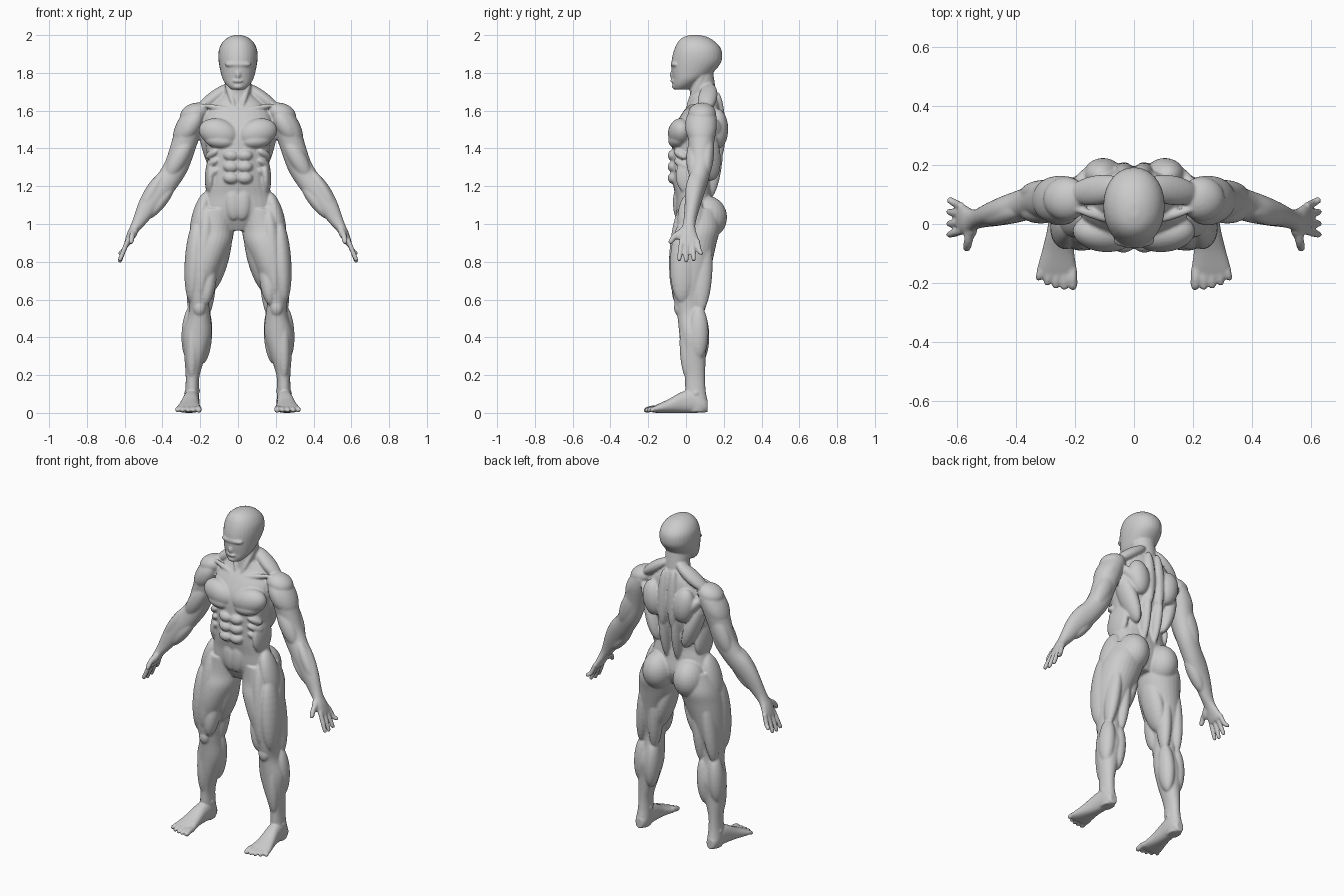
import bpy, bmesh, math
from mathutils import Vector, Matrix

bm = bmesh.new()


def frame(d):
    """Side and depth axes for a section whose normal is d."""
    d = d.normalized()
    ref = Vector((0, 0, 1)) if abs(d.y) > 0.9 else Vector((0, 1, 0))
    side = ref.cross(d).normalized()
    return d, side, d.cross(side)


def spline(rows, n=4):
    """Catmull-Rom interpolation of the section table."""
    out = []
    for i in range(len(rows) - 1):
        a, b, c, d = rows[max(i - 1, 0)], rows[i], rows[i + 1], rows[min(i + 2, len(rows) - 1)]
        for k in range(n):
            t = k / n
            out.append([0.5 * (2 * q + (r - p) * t + (2 * p - 5 * q + 4 * r - s) * t * t
                               + (3 * q - p - 3 * r + s) * t ** 3)
                        for p, q, r, s in zip(a, b, c, d)])
    return out + [list(rows[-1])]


def loft(rows, axis=None, power=2.3, seg=28):
    """Closed skin through sections (x, y, z, half width, half depth)."""
    rows = spline(rows)
    pts = [Vector(r[:3]) for r in rows]
    rings = []
    for i, r in enumerate(rows):
        d = Vector(axis) if axis else pts[min(i + 1, len(pts) - 1)] - pts[max(i - 1, 0)]
        _, side, deep = frame(d)
        ring = []
        for k in range(seg):
            t = 2 * math.pi * k / seg
            c, s = math.cos(t), math.sin(t)
            c = math.copysign(abs(c) ** (2 / power), c)
            s = math.copysign(abs(s) ** (2 / power), s)
            ring.append(bm.verts.new(pts[i] + side * (c * r[3]) + deep * (s * r[4])))
        rings.append(ring)
    for a, b in zip(rings, rings[1:]):
        for k in range(seg):
            bm.faces.new((a[k], a[(k + 1) % seg], b[(k + 1) % seg], b[k]))
    bm.faces.new(rings[0])
    bm.faces.new(rings[-1])


def muscle(x1, y1, z1, x2, y2, z2, w, dep):
    """Ellipsoid stretched between two points."""
    a, b = Vector((x1, y1, z1)), Vector((x2, y2, z2))
    d, side, deep = frame(b - a)
    m = Matrix((side * w, deep * dep, d * (b - a).length / 2)).transposed().to_4x4()
    m.translation = (a + b) / 2
    bmesh.ops.create_uvsphere(bm, u_segments=24, v_segments=16, radius=1, matrix=m)


def digit(a, b, c, r):
    """Finger or toe through three points, with a rounded tip."""
    end = Vector(c) + (Vector(c) - Vector(b)).normalized() * r * 0.7
    loft([(*a, r, r), (*b, r * 1.05, r * 1.05), (*c, r * 0.9, r * 0.9), (*end, r * 0.4, r * 0.4)],
         power=2, seg=14)


# leg
loft([(.11, .06, 1.08, .10, .11), (.135, .06, .98, .115, .12), (.15, .04, .9, .117, .122),
      (.175, .025, .8, .1, .115), (.195, .02, .7, .078, .1), (.207, .015, .6, .055, .08),
      (.205, .025, .52, .058, .072), (.215, .04, .42, .076, .076), (.226, .04, .32, .06, .066),
      (.24, .047, .2, .037, .054), (.243, .05, .12, .036, .054), (.245, .06, .05, .04, .055),
      (.245, .06, .004, .034, .045)], axis=(0, 0, 1), power=2.1)

# foot and toes
loft([(.245, .115, .035, .022, .03), (.245, .09, .045, .036, .044), (.245, .04, .06, .041, .06),
      (.25, -.02, .056, .044, .056), (.257, -.09, .037, .054, .037), (.261, -.15, .023, .066, .023),
      (.261, -.18, .017, .06, .015)], axis=(0, 1, 0))
for i in range(5):
    x = .209 + .027 * i
    tip = (-.212, -.214, -.21, -.2, -.183)[i]
    digit((x, -.15, .022), (x, (tip - .15) / 2, .022), (x + .002 * (i - 1), tip, .014),
          .0165 if i == 0 else .0128)

# arm and palm
loft([(.215, .09, 1.585, .055, .07), (.255, .085, 1.52, .068, .078), (.29, .08, 1.41, .066, .066),
      (.325, .078, 1.31, .064, .058), (.37, .065, 1.235, .062, .053), (.42, .05, 1.175, .065, .049),
      (.47, .035, 1.105, .056, .042), (.52, .02, 1.02, .037, .033), (.545, .014, .98, .027, .036),
      (.565, .012, .945, .023, .046), (.583, .017, .905, .018, .053), (.59, .019, .888, .013, .05)],
     power=2.1)

# fingers and thumb
for y, y2, z in ((-.024, -.036, .812), (.005, .001, .805), (.034, .041, .812), (.06, .081, .845)):
    digit((.583, y, .915), (.605, (y + y2) / 2, .86), (.625, y2, z), .0125)
digit((.553, -.012, .965), (.56, -.055, .94), (.566, -.082, .905), .0145)
muscle(.54, .0, .985, .565, -.05, .92, .02, .022)

FRONT = [
    (0, -.042, 1.455, .205, -.02, 1.51, .075, .064),     # chest
    (.02, -.055, 1.432, .175, -.035, 1.45, .042, .048),
    (.03, -.042, 1.2, .02, -.04, 1.02, .045, .028),      # lower belly
    (.14, .03, 1.36, .15, .03, 1.15, .03, .085),         # flank
    (.11, -.062, 1.39, .17, .0, 1.35, .02, .022),        # rib muscles
    (.11, -.06, 1.34, .165, .01, 1.3, .02, .022),
    (.105, -.055, 1.29, .16, .01, 1.25, .02, .022),
    (.02, .0, 1.6, .2, .05, 1.632, .014, .016),          # collar bone
    (.018, .005, 1.61, .07, .09, 1.79, .016, .018),      # neck cord
    (.03, .13, 1.74, .22, .1, 1.6, .035, .05),           # shoulder slope
]
BACK = [
    (.19, .09, 1.54, .09, .14, 1.23, .045, .065),        # lat
    (.037, .12, 1.13, .045, .165, 1.5, .03, .048),       # spine columns
    (.09, .17, 1.4, .12, .165, 1.61, .065, .056),        # shoulder blade
    (.2, .13, 1.56, .07, .18, 1.42, .035, .045),
    (.032, .165, 1.7, .035, .18, 1.35, .034, .036),
    (.1, .11, 1.15, .11, .105, .92, .093, .11),          # buttock
    (.165, .03, 1.17, .235, .02, .9, .045, .07),         # hip
]
ARM = [
    (.2, .085, 1.63, .325, .08, 1.41, .062, .08),        # shoulder cap
    (.155, .085, 1.61, .305, .085, 1.56, .055, .074),
    (.2, .045, 1.6, .3, .045, 1.44, .05, .05),
    (.25, .047, 1.46, .375, .042, 1.24, .047, .043),     # upper arm
    (.265, .12, 1.49, .37, .1, 1.24, .05, .038),
    (.39, .045, 1.28, .52, .022, 1.06, .034, .038),      # forearm
    (.34, .05, 1.21, .48, .03, 1.03, .034, .038),
]
LEG = [
    (.215, .0, 1.03, .245, -.02, .58, .052, .075),       # thigh
    (.16, -.015, 1.1, .2, -.05, .61, .048, .055),
    (.14, -.01, .83, .173, -.04, .57, .042, .05),
    (.05, .04, .99, .145, .05, .64, .048, .078),
    (.2, .095, .97, .25, .075, .53, .04, .055),          # back of thigh
    (.14, .09, .95, .165, .07, .51, .04, .052),
    (.205, -.038, .6, .205, -.03, .51, .034, .03),       # knee
    (.172, .065, .56, .19, .07, .26, .044, .056),        # calf
    (.245, .065, .57, .262, .065, .28, .045, .054),
    (.238, .0, .53, .245, .008, .18, .034, .038),        # shin
    (.2, .045, .12, .287, .055, .1, .022, .024),         # ankle
]
for group in (FRONT, BACK, ARM, LEG):
    for m in group:
        muscle(*m)

# belly blocks
for z in (1.36, 1.3, 1.24):
    muscle(-.004, -.068, z, .078, -.064, z + .006, .031, .031)

# mirror everything so far to the other side
half = bmesh.ops.duplicate(bm, geom=bm.verts[:] + bm.edges[:] + bm.faces[:])["geom"]
bmesh.ops.scale(bm, vec=(-1, 1, 1), verts=[g for g in half if isinstance(g, bmesh.types.BMVert)])

# torso
loft([(0, .05, .965, .07, .06), (0, .05, 1.05, .185, .1), (0, .04, 1.15, .178, .098),
      (0, .03, 1.22, .16, .1), (0, .035, 1.3, .155, .11), (0, .05, 1.4, .17, .125),
      (0, .065, 1.5, .185, .13), (0, .08, 1.58, .175, .105), (0, .098, 1.64, .13, .08),
      (0, .1, 1.69, .07, .065)], axis=(0, 0, 1))

# neck
loft([(0, .085, 1.56, .08, .08), (0, .09, 1.66, .072, .072), (0, .088, 1.72, .07, .068),
      (0, .075, 1.82, .07, .066)], axis=(0, 0, 1), power=2)

# head
loft([(0, -.028, 1.712, .036, .034), (0, -.012, 1.735, .06, .058), (0, .012, 1.765, .08, .082),
      (0, .033, 1.8, .091, .108), (0, .053, 1.85, .101, .13), (0, .06, 1.89, .104, .132),
      (0, .062, 1.93, .099, .122), (0, .056, 1.965, .08, .098), (0, .05, 1.989, .05, .065),
      (0, .046, 2.001, .016, .022)], axis=(0, 0, 1), power=2.1)

# chin, mouth and brow
muscle(-.032, -.05, 1.728, .032, -.05, 1.728, .018, .025)
muscle(-.03, -.066, 1.757, .03, -.066, 1.757, .009, .018)
muscle(0, -.068, 1.815, 0, -.07, 1.765, .014, .017)
muscle(-.07, -.058, 1.845, .07, -.058, 1.845, .018, .024)

bmesh.ops.recalc_face_normals(bm, faces=bm.faces[:])
mesh = bpy.data.meshes.new("body")
bm.to_mesh(mesh)
bm.free()
body = bpy.data.objects.new("body", mesh)
bpy.context.collection.objects.link(body)

# fuse all forms into one smooth skin
fuse = body.modifiers.new("fuse", "REMESH")
fuse.mode = "VOXEL"
fuse.voxel_size = 0.006
fuse.use_smooth_shade = True
relax = body.modifiers.new("relax", "SMOOTH")
relax.factor = 0.5
relax.iterations = 4
